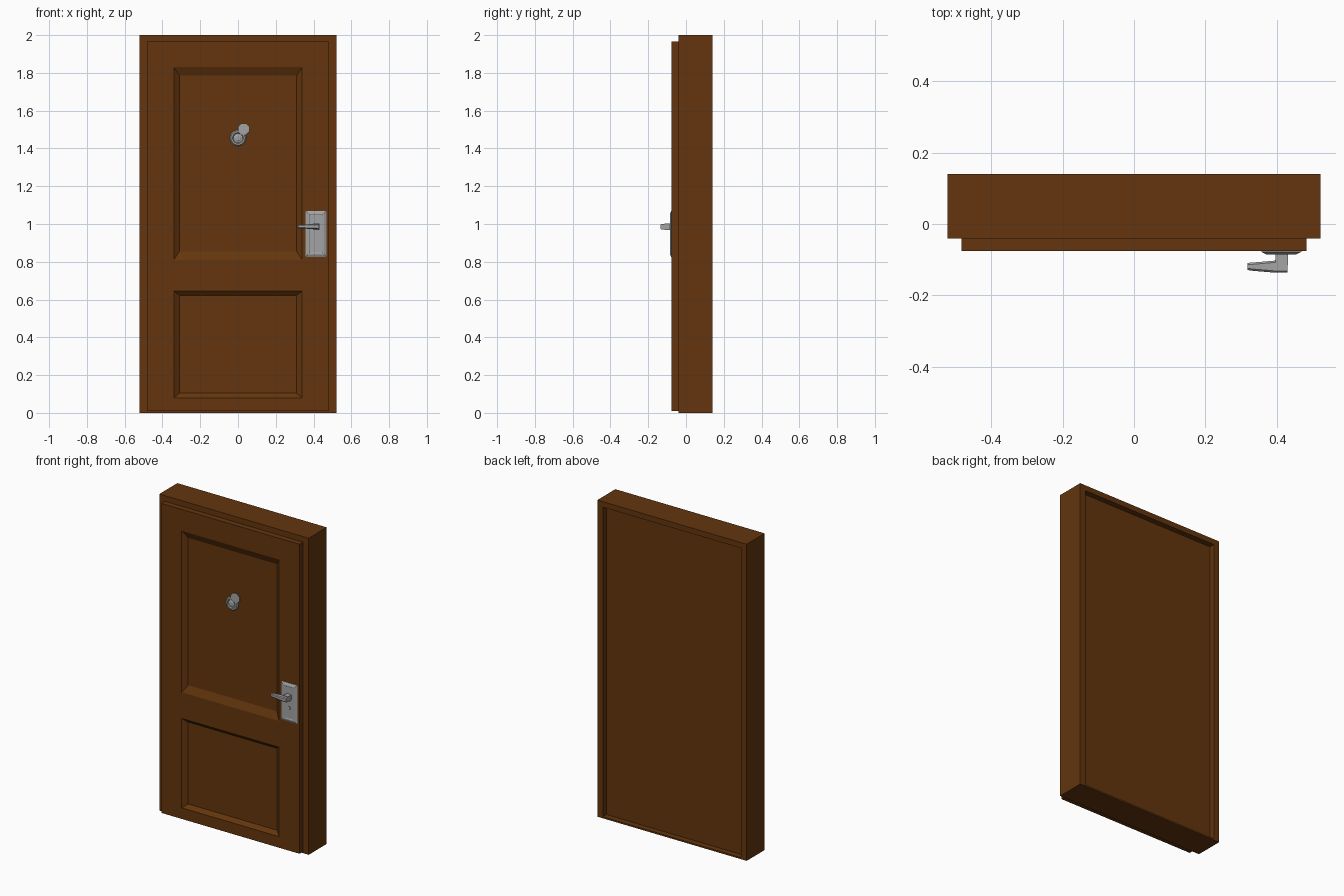
import bpy, bmesh, math
from mathutils import Matrix

if "Cube" in bpy.data.objects:
    bpy.data.objects.remove(bpy.data.objects["Cube"])


def material(name, rgb):
    m = bpy.data.materials.new(name)
    m.diffuse_color = (*rgb, 1)
    m.use_nodes = True
    m.node_tree.nodes["Principled BSDF"].inputs["Base Color"].default_value = m.diffuse_color
    return m


WOOD = material("brown wood", (0.125, 0.036, 0.004))
METAL = material("grey metal", (0.37, 0.37, 0.37))


def finish(name, bm, mat):
    bmesh.ops.recalc_face_normals(bm, faces=bm.faces[:])
    me = bpy.data.meshes.new(name)
    bm.to_mesh(me)
    bm.free()
    me.materials.append(mat)
    ob = bpy.data.objects.new(name, me)
    bpy.context.collection.objects.link(ob)
    return ob


def loft(name, rings, mat):
    """Closed skin through rings with equal point counts."""
    bm = bmesh.new()
    vs = [[bm.verts.new(p) for p in r] for r in rings]
    n = len(vs[0])
    for a, b in zip(vs, vs[1:]):
        for i in range(n):
            bm.faces.new((a[i], a[(i + 1) % n], b[(i + 1) % n], b[i]))
    bm.faces.new(vs[0])
    bm.faces.new(vs[-1][::-1])
    return finish(name, bm, mat)


def rect(x0, x1, z0, z1, y):
    return [(x0, y, z0), (x1, y, z0), (x1, y, z1), (x0, y, z1)]


def box(name, x0, x1, y0, y1, z0, z1, mat):
    return loft(name, [rect(x0, x1, z0, z1, y0), rect(x0, x1, z0, z1, y1)], mat)


def disc(name, x, z, steps, sides, mat):
    """Round part facing the front; steps are (radius, y)."""
    turn = [2 * math.pi * (i + 0.5) / sides for i in range(sides)]
    return loft(name, [[(x + r * math.cos(a), y, z + r * math.sin(a)) for a in turn]
                       for r, y in steps], mat)


# Surrounding frame
for side, s in (("left", -1), ("right", 1)):
    a, b = sorted((s * 0.483, s * 0.522))
    box(side + "_jamb", a, b, -0.04, 0.14, 0, 2, WOOD)
box("lintel", -0.483, 0.483, -0.04, 0.14, 1.965, 2, WOOD)
box("sill", -0.483, 0.483, -0.04, 0.14, 0, 0.01, WOOD)

# Door leaf with two sunken, bevelled panels
FRONT, THICK, SINK = -0.076, 0.18, 0.022
xs = [-0.483, -0.34, 0.34, 0.483]
zs = [0.01, 0.08, 0.645, 0.81, 1.83, 1.965]
slope = {1: 0.024, 3: 0.045}  # bevel height of lower and upper panel
bm = bmesh.new()
g = [[bm.verts.new((x, FRONT, z)) for x in xs] for z in zs]
for j in range(5):
    for i in range(3):
        q = (g[j][i], g[j][i + 1], g[j + 1][i + 1], g[j + 1][i])
        if i == 1 and j in slope:
            d = slope[j]
            inner = [bm.verts.new(p) for p in
                     rect(-0.31, 0.31, zs[j] + d, zs[j + 1] - d, FRONT + SINK)]
            for k in range(4):
                m = (k + 1) % 4
                bm.faces.new((q[k], q[m], inner[m], inner[k]))
            bm.faces.new(inner)
        else:
            bm.faces.new(q)
rim = [e for e in bm.edges if e.is_boundary]
new = bmesh.ops.extrude_edge_only(bm, edges=rim)["geom"]
bmesh.ops.translate(bm, vec=(0, THICK, 0),
                    verts=[v for v in new if isinstance(v, bmesh.types.BMVert)])
bmesh.ops.edgeloop_fill(bm, edges=[e for e in bm.edges if e.is_boundary])
finish("door_leaf", bm, WOOD)

# Peephole with a dished ring, lens and swung-aside cover
P = FRONT + SINK
disc("peephole_ring", 0, 1.455,
     [(0.043, P + 0.002), (0.043, P - 0.006), (0.037, P - 0.012),
      (0.029, P - 0.012), (0.025, P - 0.006)], 16, METAL)
disc("peephole_lens", 0, 1.455,
     [(0.02, P - 0.004), (0.02, P - 0.009), (0.012, P - 0.013)], 12, METAL)
disc("peephole_cover", 0.03, 1.502, [(0.033, P - 0.013), (0.033, P - 0.018)], 8, METAL)
box("cover_pivot", 0.02, 0.032, P - 0.015, P, 1.48, 1.495, METAL)

# Lock plate with bevelled border
loft("lock_plate", [rect(0.357, 0.469, 0.825, 1.07, FRONT + 0.002),
                    rect(0.357, 0.469, 0.825, 1.07, FRONT - 0.002),
                    rect(0.371, 0.455, 0.839, 1.056, FRONT - 0.009),
                    rect(0.377, 0.449, 0.845, 1.050, FRONT - 0.009),
                    rect(0.380, 0.446, 0.848, 1.047, FRONT - 0.007)], METAL)

# Key cylinder
disc("key_cylinder", 0.413, 0.915, [(0.012, FRONT - 0.005), (0.012, FRONT - 0.009)], 10, METAL)
box("key_slot", 0.411, 0.415, FRONT - 0.009, FRONT - 0.005, 0.886, 0.906, METAL)

# Lever handle: stem and tapered grip
box("handle_stem", 0.397, 0.431, -0.115, FRONT - 0.005, 0.969, 1.003, METAL)


def section(x, y0, y1, z0, z1):
    c = 0.005  # chamfer
    return [(x, y0 + c, z0), (x, y1 - c, z0), (x, y1, z0 + c), (x, y1, z1 - c),
            (x, y1 - c, z1), (x, y0 + c, z1), (x, y0, z1 - c), (x, y0, z0 + c)]


loft("handle_grip", [section(0.43, -0.136, -0.100, 0.972, 1.001),
                     section(0.39, -0.136, -0.103, 0.974, 0.999),
                     section(0.332, -0.131, -0.108, 0.976, 0.998),
                     section(0.318, -0.129, -0.109, 0.978, 0.996)], METAL)
